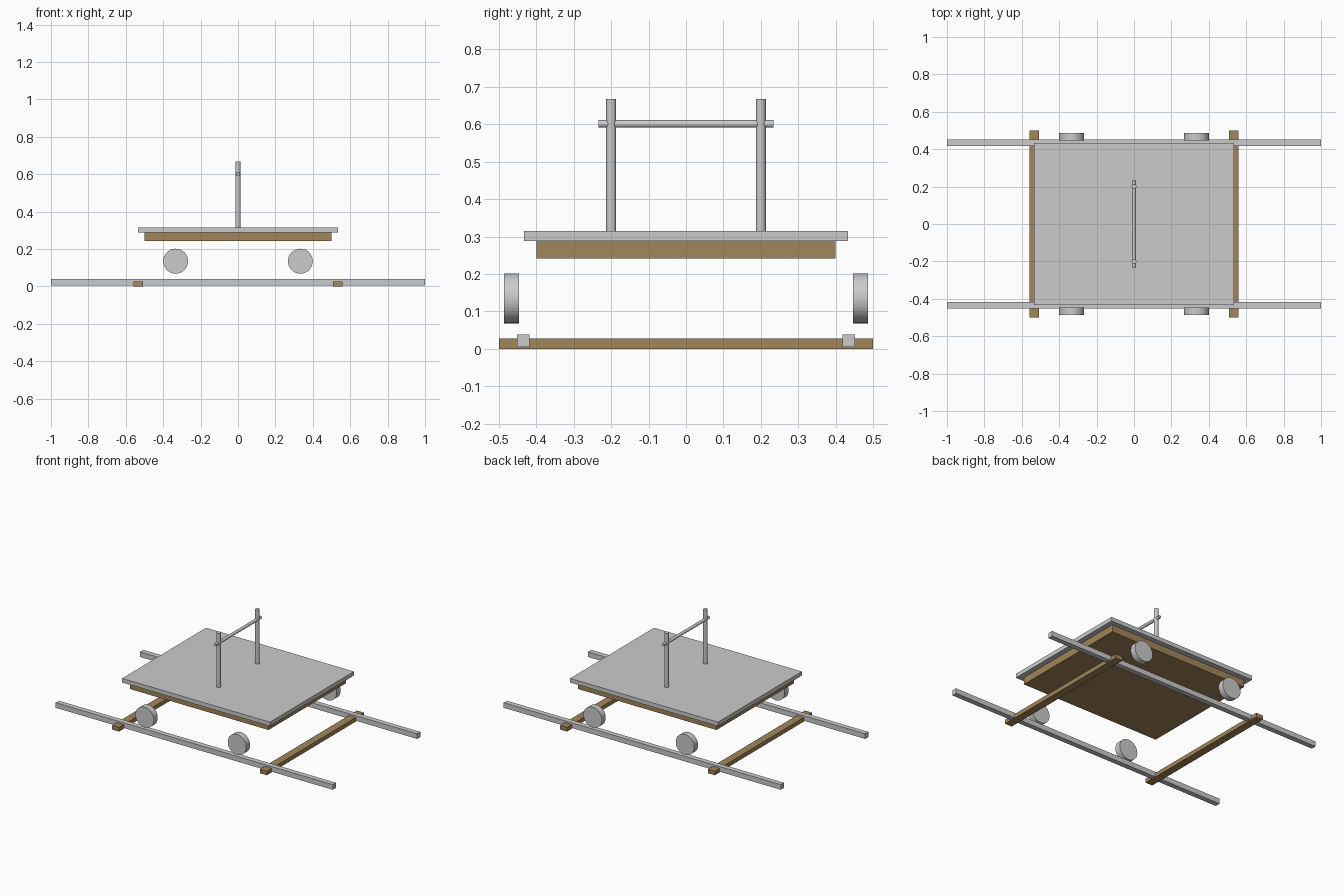
import bpy
from math import pi

if "Cube" in bpy.data.objects:
    bpy.data.objects.remove(bpy.data.objects["Cube"])

wood = bpy.data.materials.new("wood")
wood.diffuse_color = (0.36, 0.24, 0.10, 1)
wood.use_nodes = True
wood.node_tree.nodes["Principled BSDF"].inputs["Base Color"].default_value = wood.diffuse_color


def box(name, loc, size, mat=None):
    bpy.ops.mesh.primitive_cube_add(size=1, location=loc)
    ob = bpy.context.object
    ob.name = name
    ob.scale = size
    bpy.ops.object.transform_apply(location=False, rotation=False, scale=True)
    if mat:
        ob.data.materials.append(mat)
    return ob


def rod(name, loc, radius, length, along_y=False):
    rot = (pi / 2, 0, 0) if along_y else (0, 0, 0)
    bpy.ops.mesh.primitive_cylinder_add(vertices=32, radius=radius, depth=length,
                                        location=loc, rotation=rot)
    ob = bpy.context.object
    ob.name = name
    bpy.ops.object.shade_smooth_by_angle()
    return ob


# Platform: metal deck over a solid wooden bed
box("deck", (0, 0, 0.301), (1.067, 0.865, 0.0267))
box("bed", (0, 0, 0.265), (1.0, 0.8, 0.0467), wood)

for s, side in ((-1, "front"), (1, "back")):
    # Track rails
    box(f"{side}_rail", (0, s * 0.4345, 0.0215), (2.0, 0.0333, 0.0333))
    # Handle posts
    rod(f"{side}_handle_post", (0, s * 0.2, 0.4675), 0.0133, 0.4)
    # Wheels
    for t, end in ((-1, "left"), (1, "right")):
        rod(f"{side}_{end}_wheel", (t * 0.3333, s * 0.4667, 0.1347), 0.0667, 0.04, True)

# Sleepers under the rails
for t, end in ((-1, "left"), (1, "right")):
    box(f"{end}_sleeper", (t * 0.5333, 0, 0.0135), (0.05, 1.0, 0.027), wood)

# Handle crossbar
rod("handle_crossbar", (0, 0, 0.601), 0.01, 0.467, True)
